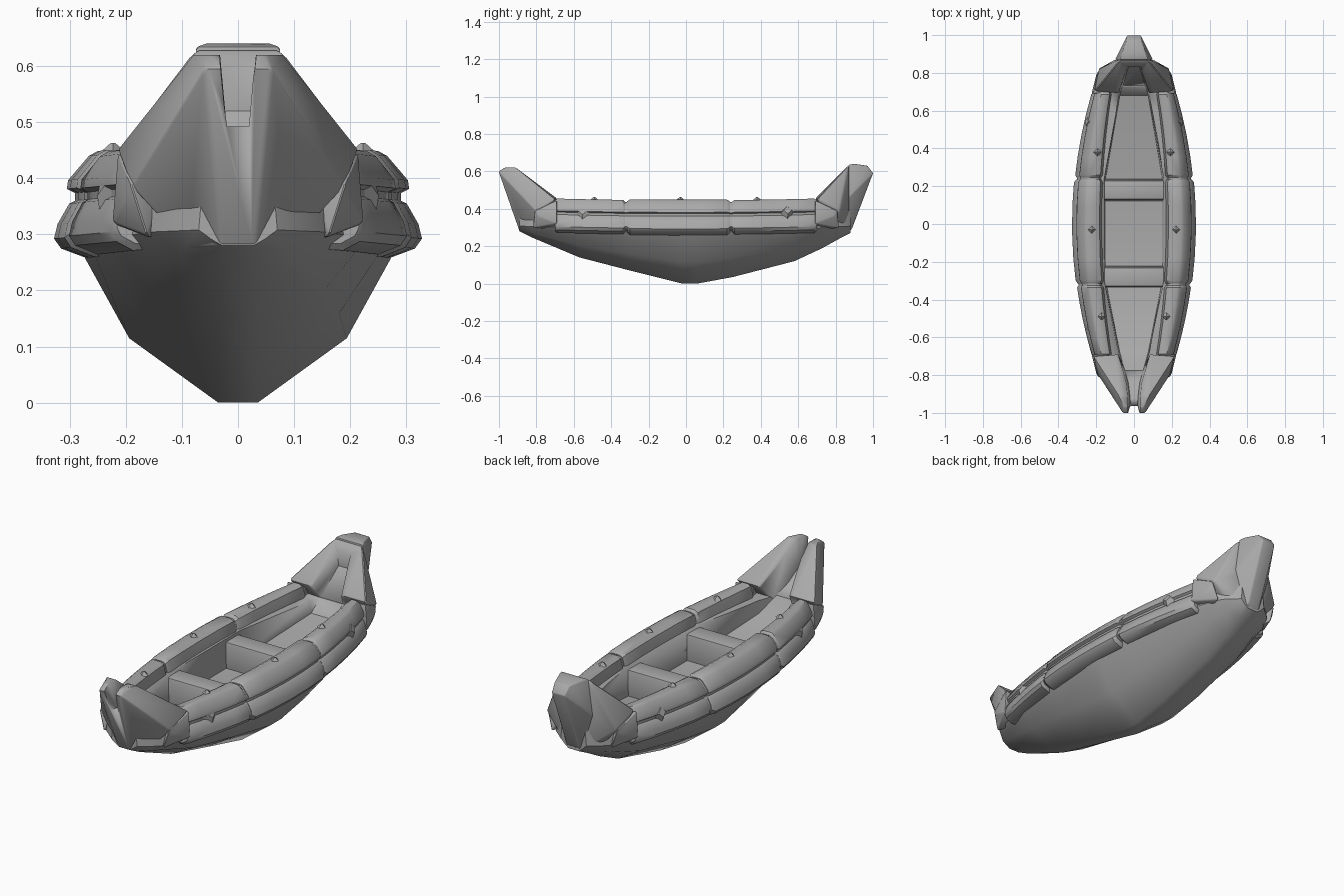
import bpy, bmesh, math
from mathutils import Vector

cube = bpy.data.objects.get("Cube")
if cube:
    bpy.data.objects.remove(cube)

grey = bpy.data.materials.new("plain grey")
grey.use_nodes = True
grey.diffuse_color = (0.4, 0.4, 0.4, 1)
grey.node_tree.nodes["Principled BSDF"].inputs["Base Color"].default_value = grey.diffuse_color


def activate(obj):
    bpy.ops.object.select_all(action='DESELECT')
    obj.select_set(True)
    bpy.context.view_layer.objects.active = obj


def finish(name, bm, bevel=0, angle=35):
    """Turn a bmesh into a shaded object, with optional rounded edges."""
    bmesh.ops.recalc_face_normals(bm, faces=bm.faces)
    mesh = bpy.data.meshes.new(name)
    bm.to_mesh(mesh)
    bm.free()
    mesh.materials.append(grey)
    obj = bpy.data.objects.new(name, mesh)
    bpy.context.collection.objects.link(obj)
    activate(obj)
    if bevel:
        mod = obj.modifiers.new("round", 'BEVEL')
        mod.width, mod.segments = bevel, 2
        mod.limit_method, mod.angle_limit = 'ANGLE', math.radians(25)
        bpy.ops.object.modifier_apply(modifier=mod.name)
    bpy.ops.object.shade_smooth_by_angle(angle=math.radians(angle))
    return obj


def loft(name, sections, angle=35):
    """Skin a list of closed sections and cap both ends."""
    bm = bmesh.new()
    rings = [[bm.verts.new(p) for p in section] for section in sections]
    for a, b in zip(rings, rings[1:]):
        for i in range(len(a)):
            j = (i + 1) % len(a)
            bm.faces.new((a[i], a[j], b[j], b[i]))
    bm.faces.new(rings[0])
    bm.faces.new(rings[-1])
    return finish(name, bm, angle=angle)


def block(name, points, mirror=True, bevel=0.012):
    """Convex solid around points, optionally symmetric in x."""
    bm = bmesh.new()
    sides = (1, -1) if mirror else (1,)
    for s in sides:
        for x, y, z in points:
            bm.verts.new((s * x, y, z))
    bmesh.ops.convex_hull(bm, input=bm.verts)
    loose = [v for v in bm.verts if not v.link_faces]
    bmesh.ops.delete(bm, geom=loose, context='VERTS')
    bmesh.ops.dissolve_limit(bm, angle_limit=0.05, verts=bm.verts, edges=bm.edges)
    return finish(name, bm, bevel)


def symmetric(y, half):
    """Full section at y from its right half, listed bottom to top."""
    return [(x, y, z) for x, z in half] + [(-x, y, z) for x, z in reversed(half)]


def beam(y):
    return 0.325 - 0.21 * y * y


# Hull: y, keel height, half width at the rim
hull_line = [(-.89, .28, .07), (-.82, .245, .15), (-.57, .14, .23), (-.3, .07, .265),
             (-.02, 0, .285), (.06, 0, .285), (.25, .035, .27), (.58, .12, .225),
             (.73, .19, .185), (.82, .24, .14), (.88, .27, .07)]
sections = []
for y, keel, rim in hull_line:
    rim_z = 0.28 + 0.1 * keel
    bilge = keel + 0.41 * (rim_z - keel)
    sections.append(symmetric(y, [(min(.035, rim * .4), keel), (rim * .68, bilge),
                                  (rim, rim_z), (rim * .9, .39)]))
hull = loft("hull", sections, 40)

# Split bow with two horns
bow = block("bow", [(.06, -1, .595), (.03, -1, .6), (.05, -.97, .62), (.08, -.91, .62),
                    (.19, -.8, .385), (.215, -.7, .45), (.1, -.69, .455), (.09, -.84, .275),
                    (.03, -.89, .28), (.05, -.935, .42)])

# Solid stern: side wings and a raised post
stern_joint = [(.075, .87, .635), (.1, .87, .46), (.04, .87, .27)]
wings = block("stern_wings", stern_joint + [(.19, .82, .385), (.215, .7, .45), (.1, .69, .455),
                                            (.09, .82, .275)])
post = block("stern_post", stern_joint + [(.035, 1, .59), (.04, .97, .63), (.06, .9, .64),
                                          (.03, .89, .3)])

# Inner well cut through hull and both ends: y, top width, floor width, floor height
well_line = [(-1.1, .035, .018, .5), (-.92, .032, .02, .49), (-.84, .045, .03, .43),
             (-.68, .105, .075, .33), (-.3, .17, .15, .25), (.24, .17, .15, .25),
             (.68, .105, .075, .33), (.83, .038, .03, .52)]
cutter = loft("well_cutter", [symmetric(y, [(low, floor), (top, .62), (top, .8)])
                              for y, top, low, floor in well_line])
cutter.hide_render = True
for part in (hull, bow, wings, post):
    activate(part)
    mod = part.modifiers.new("well", 'BOOLEAN')
    mod.operation, mod.solver, mod.object = 'DIFFERENCE', 'EXACT', cutter
    bpy.ops.object.modifier_apply(modifier=mod.name)
bpy.data.objects.remove(cutter)

# Padded gunwales with a lower strake: distance in from the beam, height
rail = [(.055, .262), (.012, .278), (0, .295), (.006, .32), (.026, .355), (.036, .36),
        (.036, .373), (.022, .38), (.024, .395), (.06, .437), (.075, .445), (.12, .445),
        (.14, .435), (.15, .4), (.165, .3), (.14, .265)]


def rail_section(side, y, swell):
    wide = beam(y)
    scale = wide / beam(0)
    ring = []
    for inset, z in rail:
        inset = .08 + (inset - .08) * swell
        z = .36 + (z - .36) * swell
        ring.append((side * (wide - inset * scale), y, z + .02 * y * y))
    return ring


spans = {"front": (-.7, -.325, 1), "middle": (-.315, .235, 1.04), "rear": (.245, .7, 1)}
for side, word in ((1, "left"), (-1, "right")):
    for place, (start, end, swell) in spans.items():
        steps = [start] + [start + (end - start) * t for t in (.03, .25, .5, .75, .97)] + [end]
        loft(f"{word}_{place}_gunwale",
             [rail_section(side, y, swell * (.88 if y in (start, end) else 1)) for y in steps])

    # Inner core that backs the joints between gunwale pads
    loft(f"{word}_gunwale_core", [rail_section(side, y / 10, .87) for y in range(-7, 8)])

    # Corner plates joining the gunwales to the ends
    for end, label in ((-1, "bow"), (1, "stern")):
        corner = [(.215, .69, .445), (.225, .69, .32), (.19, .81, .39), (.2, .79, .36),
                  (.16, .82, .295), (.14, .71, .29), (.12, .7, .44)]
        block(f"{word}_{label}_corner", [(side * x, end * y, z) for x, y, z in corner], False, .006)

    # Small studs on top of the gunwales
    for y in (-.49, -.03, .38):
        bm = bmesh.new()
        bmesh.ops.create_cone(bm, cap_ends=True, segments=4, radius1=.024, radius2=.004, depth=.018)
        bmesh.ops.translate(bm, verts=bm.verts, vec=(side * (beam(y) - .102), y, .454))
        finish(f"{word}_stud", bm)

    # Diamond bosses on the outer sides
    for y, depth in ((-.55, .018), (.54, .034)):
        bm = bmesh.new()
        bmesh.ops.create_cone(bm, cap_ends=True, segments=4, radius1=.048, radius2=.022, depth=depth)
        facing = Vector((side, y * .4, .5)).to_track_quat('Z', 'Y')
        bmesh.ops.rotate(bm, verts=bm.verts, matrix=facing.to_matrix())
        bmesh.ops.translate(bm, verts=bm.verts, vec=(side * (beam(y) - .028), y, .385))
        finish(f"{word}_diamond", bm)

# Two cross benches
for name, y in (("front_bench", -.28), ("rear_bench", .18)):
    block(name, [(.18, y + d * s, z) for s in (-1, 1) for d, z in ((.05, .375), (.058, .24))],
          bevel=.006)
